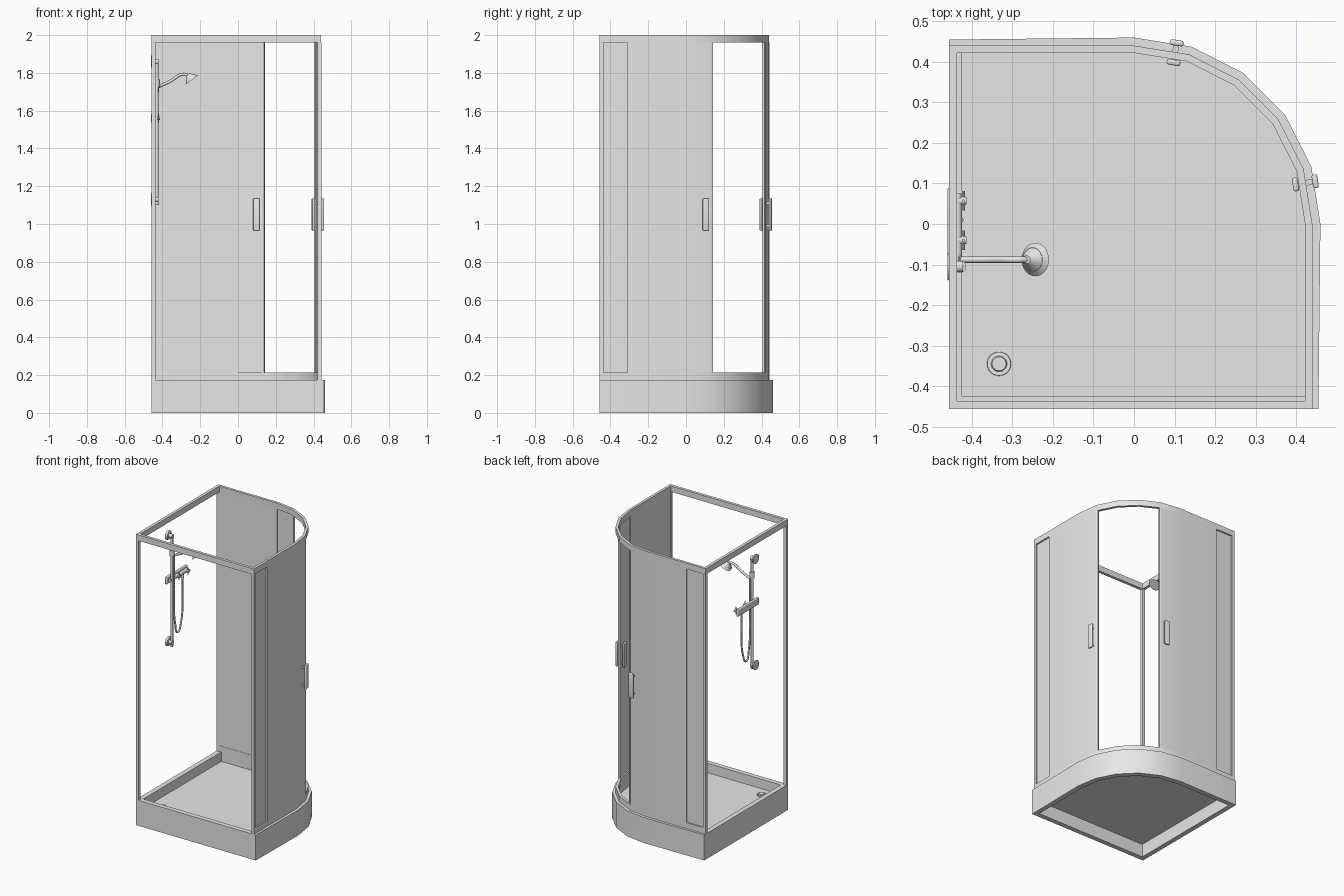
import bpy, bmesh, math
from mathutils import Vector, Matrix

cube = bpy.data.objects.get("Cube")
if cube:
    bpy.data.objects.remove(cube, do_unlink=True)

GREY = (0.8, 0.8, 0.8, 1)
mat = bpy.data.materials.new("light grey")
mat.use_nodes = True
mat.diffuse_color = GREY
mat.node_tree.nodes["Principled BSDF"].inputs["Base Color"].default_value = GREY

RIM, TOP, RAIL = 0.175, 2.0, 0.04
BACK = -0.457          # the two open wall sides
SWAP = Matrix(((0, 1, 0, 0), (1, 0, 0, 0), (0, 0, 1, 0), (0, 0, 0, 1)))
SIDES = (("back", Matrix()), ("left", SWAP))


def finish(name, bm, matrix=Matrix()):
    bm.transform(matrix)
    bmesh.ops.recalc_face_normals(bm, faces=bm.faces)
    mesh = bpy.data.meshes.new(name)
    bm.to_mesh(mesh)
    bm.free()
    mesh.materials.append(mat)
    ob = bpy.data.objects.new(name, mesh)
    bpy.context.collection.objects.link(ob)
    bpy.ops.object.select_all(action='DESELECT')
    ob.select_set(True)
    bpy.context.view_layer.objects.active = ob
    bpy.ops.object.shade_smooth_by_angle()
    return ob


def loft(name, rings, matrix=Matrix(), closed=False):
    """Skin equal-length rings; cap the two ends, or join last to first."""
    bm = bmesh.new()
    vs = [[bm.verts.new(p) for p in ring] for ring in rings]
    n = len(vs[0])
    for a, b in zip(vs, vs[1:] + (vs[:1] if closed else [])):
        for i in range(n):
            j = (i + 1) % n
            bm.faces.new((a[i], a[j], b[j], b[i]))
    if not closed:
        bm.faces.new(vs[0])
        bm.faces.new(vs[-1])
    return finish(name, bm, matrix)


def arc(r, first=0, last=5):
    step = math.radians(18)
    return [(r * math.sin(i * step), r * math.cos(i * step)) for i in range(first, last + 1)]


def outline(r, inset, z, taper=0.0):
    """Quadrant footprint: rounded corner plus three square ones."""
    e = BACK + inset
    pts = [(e, r - taper)] + arc(r) + [(r - taper, e), (e, e)]
    return [(x, y, z) for x, y in pts]


def strip(name, outer, inner, z0, z1, matrix=Matrix()):
    loft(name, [[(*o, z0), (*o, z1), (*i, z1), (*i, z0)] for o, i in zip(outer, inner)], matrix)


def box(name, size, centre, matrix=Matrix(), bevel=0):
    bm = bmesh.new()
    bmesh.ops.create_cube(bm, size=1)
    bmesh.ops.scale(bm, vec=size, verts=bm.verts)
    if bevel:
        bmesh.ops.bevel(bm, geom=bm.edges[:], offset=bevel, segments=3, affect='EDGES', profile=0.5)
    bmesh.ops.translate(bm, vec=centre, verts=bm.verts)
    return finish(name, bm, matrix)


def cone(name, a, b, r1, r2=None, sides=20):
    a, b = Vector(a), Vector(b)
    d = b - a
    m = Matrix.Translation((a + b) / 2) @ d.to_track_quat('Z', 'Y').to_matrix().to_4x4()
    bm = bmesh.new()
    bmesh.ops.create_cone(bm, cap_ends=True, segments=sides, radius1=r1,
                          radius2=r1 if r2 is None else r2, depth=d.length)
    return finish(name, bm, m)


def tube(name, pts, r):
    cu = bpy.data.curves.new(name, 'CURVE')
    cu.dimensions = '3D'
    cu.bevel_depth, cu.bevel_resolution, cu.resolution_u = r, 2, 8
    cu.use_fill_caps = True
    sp = cu.splines.new('BEZIER')
    sp.bezier_points.add(len(pts) - 1)
    for bp, p in zip(sp.bezier_points, pts):
        bp.co = p
        bp.handle_left_type = bp.handle_right_type = 'AUTO'
    cu.materials.append(mat)
    bpy.context.collection.objects.link(bpy.data.objects.new(name, cu))


# Shower tray, hollow underneath
loft("tray", [outline(0.424, 0.033, 0.09), outline(0.424, 0.033, 0), outline(0.46, 0, 0, 0.005),
              outline(0.46, 0, RIM, 0.005), outline(0.424, 0.033, RIM), outline(0.424, 0.033, 0.11)])

# Frame: top ring, lower rail under the glazed sides, corner posts
Z0, Z1 = RIM + RAIL, TOP - RAIL
loft("top_frame", [outline(0.44, 0, Z1), outline(0.44, 0, TOP),
                   outline(0.422, 0.02, TOP), outline(0.422, 0.02, Z1)], closed=True)
strip("lower_rail", [(BACK, 0.44)] + arc(0.44) + [(0.44, BACK)],
      [(BACK, 0.422)] + arc(0.422) + [(0.422, BACK)], RIM, Z0)
post_h, post_z = Z1 - RIM, (Z1 + RIM) / 2
near, far = BACK + 0.01, 0.431
for name, x, y in (("wall_post", near, near), ("left_post", far, near), ("back_post", near, far)):
    box(name, (0.02, 0.02, post_h), (x, y, post_z))

# Glazing and door handles, the same on both glazed sides
tilt = Matrix.Rotation(math.radians(-9), 4, 'Z')
for side, m in SIDES:
    strip(side + "_fixed_pane", [(BACK + 0.01, 0.43), (0, 0.43)],
          [(BACK + 0.01, 0.424), (0, 0.424)], Z0, Z1, m)
    strip(side + "_sliding_door", [(-0.31, 0.44)] + arc(0.44, 0, 1),
          [(-0.31, 0.432)] + arc(0.432, 0, 1), Z0, Z1, m)
    box(side + "_door_seal", (0.012, 0.012, Z1 - Z0), (0.0, 0.434, post_z + 0.02),
        m @ Matrix.Rotation(math.radians(-18), 4, 'Z'))
    for place, dist in (("outer", 0.458), ("inner", 0.409)):
        box(f"{side}_{place}_handle", (0.034, 0.014, 0.17), (0.034, dist, 1.05), m @ tilt, 0.005)
    for z in (0.99, 1.11):
        box(side + "_handle_pin", (0.014, 0.05, 0.014), (0.034, 0.433, z), m @ tilt)

# Drain with a ring of raised studs
dx, dy, dz = -0.333, -0.345, 0.11
cone("drain_flange", (dx, dy, dz - 0.01), (dx, dy, dz + 0.006), 0.031, 0.029, 28)
cone("drain_cap", (dx, dy, dz), (dx, dy, dz + 0.012), 0.022, 0.017, 28)
for i in range(12):
    a = i * math.tau / 12
    x, y = dx + 0.025 * math.cos(a), dy + 0.025 * math.sin(a)
    cone("drain_stud", (x, y, dz), (x, y, dz + 0.009), 0.003, sides=8)

# Riser rail with wall flanges
RX, RY = -0.43, -0.105
cone("riser_rail", (RX, RY, 1.1), (RX, RY, 1.87), 0.009)
for z in (1.86, 1.13):
    cone("wall_flange", (-0.46, RY, z), (-0.447, RY, z), 0.033, 0.027)
    cone("flange_stem", (-0.447, RY, z), (-0.422, RY, z), 0.014)

# Handset: slider, arm and tilted head
cone("slider", (RX, RY, 1.725), (RX, RY, 1.765), 0.016)
HY = -0.088
tube("handset_arm", [(-0.425, HY, 1.725), (-0.36, HY, 1.755), (-0.29, HY, 1.793), (-0.262, HY, 1.785)], 0.008)
head = Vector((-0.247, HY, 1.768))
axis = Vector((0.57, 0, -0.82))
cone("handset_neck", head - axis * 0.03, head - axis * 0.005, 0.01, 0.03)
cone("handset_head", head - axis * 0.006, head + axis * 0.006, 0.03, 0.041, 28)

# Mixer valve with two cross taps
MZ = 1.56
box("mixer_plate", (0.016, 0.23, 0.05), (-0.452, -0.025, MZ), bevel=0.005)
cone("mixer_body", (-0.436, -0.12, MZ), (-0.436, 0.075, MZ), 0.012)
for y in (-0.04, 0.057):
    cone("tap_stem", (-0.445, y, MZ), (-0.413, y, MZ), 0.014, 0.009)
    for s in ((0, 0.024, 0), (0, 0, 0.024)):
        c, s = Vector((-0.421, y, MZ)), Vector(s)
        cone("tap_cross", c - s, c + s, 0.004, sides=10)

# Hose hanging from the mixer and looping back up to the slider
cone("hose_outlet", (RX, 0.01, MZ - 0.035), (RX, 0.01, MZ), 0.009)
tube("hose", [(RX, 0.01, MZ - 0.03), (RX, 0.012, 1.38), (RX, -0.005, 1.23), (RX, -0.04, 1.175),
              (RX, -0.068, 1.24), (RX, -0.08, 1.45), (-0.425, HY, 1.725)], 0.006)
